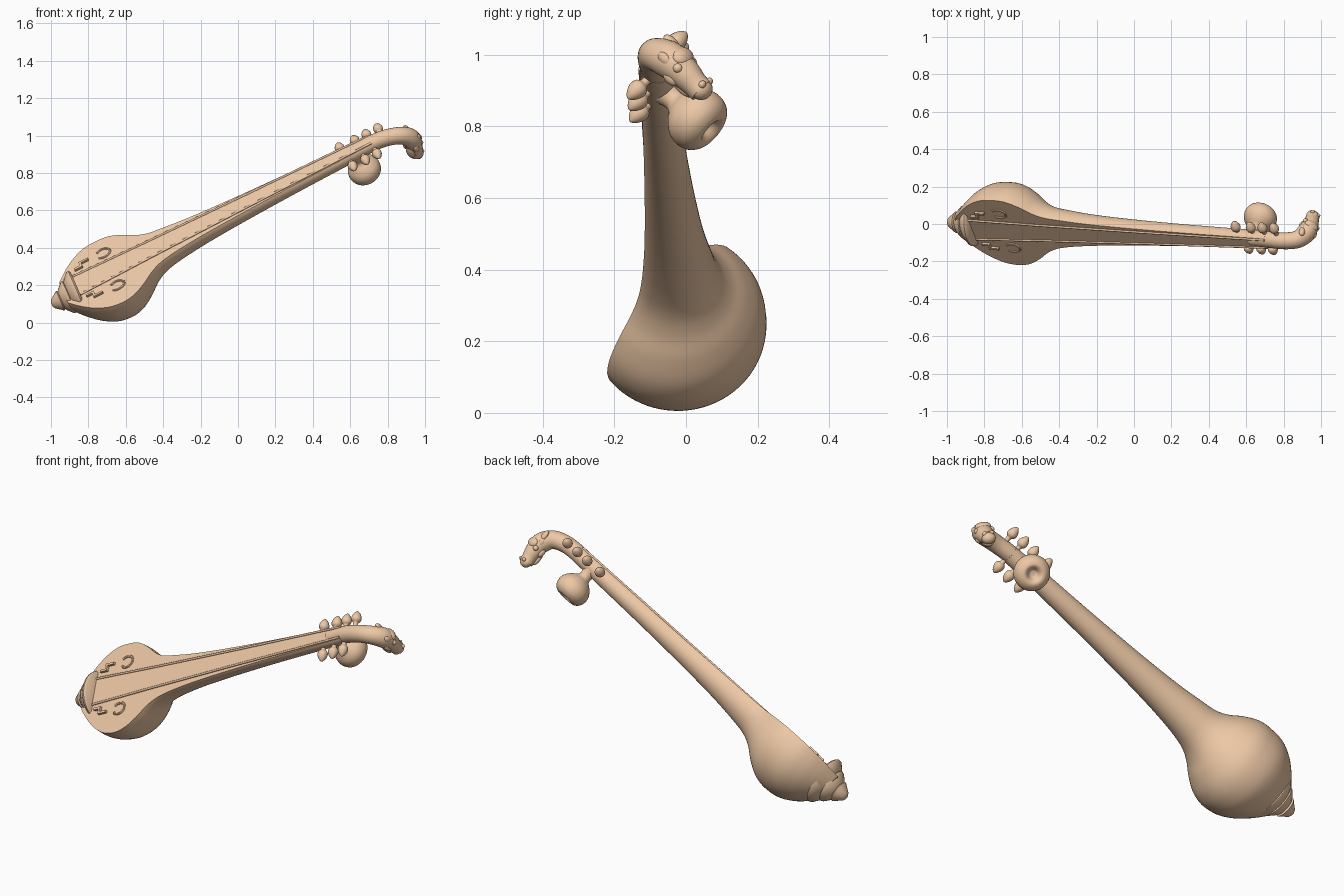
import bpy, bmesh, math
from mathutils import Vector, Matrix

if "Cube" in bpy.data.objects:
    bpy.data.objects.remove(bpy.data.objects["Cube"])

# Instrument frame: D along the neck, S across the soundboard, N out of the soundboard
P0 = Vector((-1.0, 0.0, 0.105))
D = Vector((0.894, -0.043, 0.445)).normalized()
N = Vector((-0.338, -0.717, 0.609))
N = (N - D * N.dot(D)).normalized()
S = N.cross(D)
FACE = 0.03


def L(u, s=0.0, n=0.0):
    return P0 + D * u + S * s + N * n


def spline(pts, k=6):
    """Catmull-Rom through tuples of any size"""
    v = [Vector(p) for p in pts]
    v = [v[0] * 2 - v[1]] + v + [v[-1] * 2 - v[-2]]
    out = []
    for i in range(1, len(v) - 2):
        a, b, c, d = v[i - 1:i + 3]
        for j in range(k):
            t = j / k
            out.append(0.5 * (2 * b + (c - a) * t + (2 * a - 5 * b + 4 * c - d) * t * t
                              + (3 * b - a - 3 * c + d) * t ** 3))
    return out + [v[-2]]


def finish(name, bm, angle=40):
    bmesh.ops.recalc_face_normals(bm, faces=bm.faces[:])
    me = bpy.data.meshes.new(name)
    bm.to_mesh(me)
    bm.free()
    ob = bpy.data.objects.new(name, me)
    bpy.context.collection.objects.link(ob)
    mat = bpy.data.materials.get("wood") or bpy.data.materials.new("wood")
    mat.diffuse_color = (0.85, 0.58, 0.38, 1)
    mat.use_nodes = True
    mat.node_tree.nodes["Principled BSDF"].inputs["Base Color"].default_value = mat.diffuse_color
    me.materials.append(mat)
    bpy.ops.object.select_all(action='DESELECT')
    ob.select_set(True)
    bpy.context.view_layer.objects.active = ob
    bpy.ops.object.shade_smooth_by_angle(angle=math.radians(angle))
    return ob


def loft(name, rings, angle=40):
    bm = bmesh.new()
    vs = [[bm.verts.new(p) for p in r] for r in rings]
    m = len(vs[0])
    for a, b in zip(vs, vs[1:]):
        for i in range(m):
            j = (i + 1) % m
            bm.faces.new((a[i], a[j], b[j], b[i]))
    bm.faces.new(vs[0])
    bm.faces.new(vs[-1])
    return finish(name, bm, angle)


def lathe(name, base, axis, prof, seg=32, angle=40):
    """prof: (distance along axis, radius)"""
    axis = axis.normalized()
    a = axis.orthogonal().normalized()
    b = axis.cross(a)
    th = [2 * math.pi * i / seg for i in range(seg)]
    return loft(name, [[base + axis * t + (a * math.cos(q) + b * math.sin(q)) * max(r, 0.0005) for q in th]
                       for t, r in prof], angle)


def tube(name, path, seg=24):
    """path: (x, y, z, radius) in world space"""
    rings = []
    for i, p in enumerate(path):
        t = (path[min(i + 1, len(path) - 1)].xyz - path[max(i - 1, 0)].xyz).normalized()
        a = (S - t * S.dot(t)).normalized()
        b = t.cross(a)
        rings.append([p.xyz + (a * math.cos(q) + b * math.sin(q)) * p.w
                      for q in (2 * math.pi * k / seg for k in range(seg))])
    return loft(name, rings)


def blob(name, c, size, x_axis=D, y_axis=S):
    x = x_axis.normalized()
    y = (y_axis - x * y_axis.dot(x)).normalized()
    rot = Matrix((x, y, x.cross(y))).transposed().to_4x4()
    bm = bmesh.new()
    bmesh.ops.create_uvsphere(bm, u_segments=20, v_segments=12, radius=1,
                              matrix=Matrix.Translation(c) @ rot @ Matrix.Diagonal((*size, 1)))
    return finish(name, bm, 80)


def slab(name, u0, u1, a0, a1, b0, b1, h):
    """raised strip on the soundboard, across a0..a1 at u0 and b0..b1 at u1"""
    return loft(name, [[L(u, s, n) for s, n in ((p, FACE - .01), (q, FACE - .01), (q, FACE + h), (p, FACE + h))]
                       for u, p, q in ((u0, a0, a1), (u1, b0, b1))])


# Bowl and neck: round section cut flat by the soundboard
profile = [(.085, .085), (.12, .125), (.16, .165), (.21, .205), (.28, .24), (.36, .25), (.43, .238), (.5, .2),
           (.56, .155), (.62, .125), (.7, .108), (.87, .088), (1.1, .073), (1.4, .06), (1.67, .052), (1.92, .045)]
rings = []
for u, r in spline(profile, 5):
    f = math.asin(min(1, FACE / r))
    shift = -0.015 * max(0, 1 - abs(u - .36) / .35)
    rings.append([L(u, shift + r * math.cos(q), r * math.sin(q))
                  for q in (math.pi - f + (math.pi + 2 * f) * k / 40 for k in range(41))])
loft("bowl_and_neck", rings, 35)

# Stepped spiral finial at the tail
lathe("tail_finial", L(0, 0, -.012), D + N * -.08,
      [(0, .012), (.008, .026), (.035, .046), (.05, .058), (.056, .05), (.064, .062), (.09, .088), (.1, .092),
       (.104, .085), (.112, .098), (.14, .128), (.15, .13), (.16, .12)], 36, 50)

# Fingerboard with raised rails and the tail saddle
slab("tailboard", .12, .6, -.075, .075, -.06, .06, .004)
slab("fingerboard", .6, 1.92, -.06, .06, -.03, .03, .004)
for side in (-1, 1):
    tag = "upper" if side > 0 else "lower"
    tube("rail_" + tag, [Vector((*L(u, side * s, FACE + .004), .006))
                         for u, s in ((.14, .073), (.6, .058), (1.2, .043), (1.92, .029))], 10)
    # Stepped relief and crescent ring on the soundboard
    for i, (a, b, c, d) in enumerate(((.19, .235, .1, .112), (.225, .237, .1, .14), (.225, .28, .128, .14))):
        lo, hi = sorted((side * c, side * d))
        slab(f"step_relief_{tag}_{i}", a, b, lo, hi, lo, hi, .014)
    tube("ring_relief_" + tag,
         [Vector((*L(.365 + .04 * math.cos(q), side * .13 + .03 * math.sin(q), FACE), .007))
          for q in (math.radians(-140 + 280 * k / 24) for k in range(25))], 8)
tube("tail_saddle", [Vector((*L(.15 - .02 * (1 - (s / .08) ** 2), s, FACE), .008))
                     for s in (-.08, -.04, 0, .04, .08)], 10)

# Tuning pegs
peg = spline([(.03, .012), (.055, .013), (.068, .024), (.085, .026), (.105, .018), (.118, .006), (.12, .0)], 4)
for side, us in ((1, (1.75, 1.84, 1.91, 1.98)), (-1, (1.775, 1.85, 1.92))):
    for i, u in enumerate(us):
        lathe(f"peg_{'upper' if side > 0 else 'lower'}_{i}", L(u, 0, -.005), S * side, peg, 16, 80)

# Small resonator gourd behind the neck, with a dished base
gourd = spline([(.02, .042), (.05, .033), (.075, .035), (.098, .062), (.125, .083), (.155, .09), (.185, .083),
                (.205, .064), (.21, .045), (.2, .03), (.185, .018), (.182, .0)], 4)
lathe("resonator_gourd", L(1.815), -N, gourd, 40, 80)

# Gooseneck curling into the animal head
a, b = L(1.82), L(1.92)
goose = [(*a, .04), (*b, .044), (.80, -.09, .99), .045, (.875, -.082, 1.0), .047,
         (.922, -.045, .985), .052, (.942, -.005, .95), .045, (.952, .025, .918), .037, (.957, .043, .9), .036]
pts = list(goose[:2]) + [(*goose[i], goose[i + 1]) for i in range(2, len(goose), 2)]
tube("gooseneck_head", spline(pts, 5))
F = Vector((.02, .06, -.065)).normalized()
W = S.cross(F).cross(F).normalized()
side_dir = Vector((.8, -.55, -.2))
side_dir = (side_dir - F * side_dir.dot(F)).normalized()
up_dir = F.cross(side_dir).normalized()
if up_dir.z < 0:
    up_dir = -up_dir
head = Vector((.935, -.015, .957))
blob("muzzle", Vector((.957, .042, .905)), (.032, .036, .03), F, side_dir)
blob("lower_jaw", Vector((.922, -.01, .915)), (.045, .026, .017), F, side_dir)
blob("brow", head - F * .02 + up_dir * .035, (.03, .04, .022), F, side_dir)
blob("crest", Vector((.9, -.04, 1.033)), (.03, .018, .014), F, side_dir)
for k in (-1, 1):
    t = "left" if k > 0 else "right"
    blob("eye_" + t, head + side_dir * .037 * k + up_dir * .022, (.014, .014, .014))
    blob("ear_" + t, head - F * .045 + side_dir * .04 * k + up_dir * .012, (.024, .012, .016), F, side_dir)
    blob("nostril_" + t, Vector((.957, .042, .905)) + side_dir * .018 * k + up_dir * .024, (.012, .012, .01))
    blob("cheek_" + t, head + side_dir * .032 * k - up_dir * .02, (.028, .016, .018), F, side_dir)
